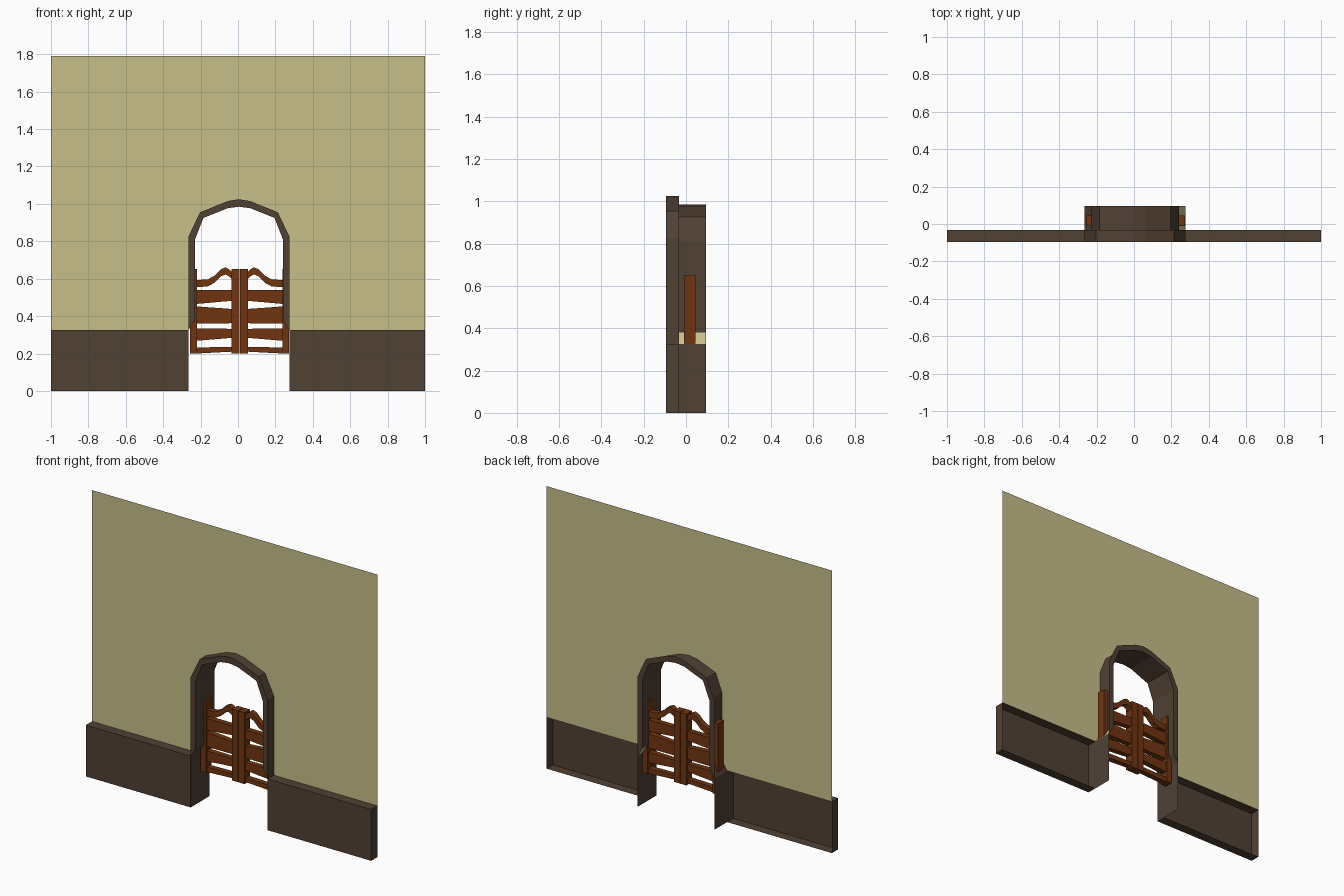
import bpy

if "Cube" in bpy.data.objects:
    bpy.data.objects.remove(bpy.data.objects["Cube"])

def material(name, rgb):
    m = bpy.data.materials.new(name)
    m.diffuse_color = (*rgb, 1)
    m.use_nodes = True
    m.node_tree.nodes["Principled BSDF"].inputs["Base Color"].default_value = m.diffuse_color
    return m

PLASTER = material("cream plaster", (0.57, 0.52, 0.25))
BROWN = material("dark brown wood", (0.082, 0.052, 0.034))
ORANGE = material("reddish door wood", (0.165, 0.036, 0.005))

def mesh_obj(name, verts, faces, mat):
    me = bpy.data.meshes.new(name)
    me.from_pydata(verts, [], faces)
    me.materials.append(mat)
    me.update()
    ob = bpy.data.objects.new(name, me)
    bpy.context.collection.objects.link(ob)
    return ob

def sheet(name, path, y0, y1, mat):
    """Sweep an xz path along y as an open sheet."""
    n = len(path)
    v = [(x, y0, z) for x, z in path] + [(x, y1, z) for x, z in path]
    return mesh_obj(name, v, [(i, i + 1, n + i + 1, n + i) for i in range(n - 1)], mat)

def slab(name, poly, y0, y1, mat):
    """Solid extrusion of an xz polygon (counter-clockwise from the front)."""
    n = len(poly)
    v = [(x, y0, z) for x, z in poly] + [(x, y1, z) for x, z in poly]
    f = [tuple(range(n)), tuple(range(2 * n - 1, n - 1, -1))]
    f += [(i, n + i, n + (i + 1) % n, (i + 1) % n) for i in range(n)]
    return mesh_obj(name, v, f, mat)

CX, YF, YW, YB = 0.005, -0.095, -0.033, 0.095
BASE = 0.325

def arch(half):
    """Mirror a half outline (bottom to crown) into a full left-to-right arch."""
    return [(CX - x, z) for x, z in half] + [(CX + x, z) for x, z in half[-2::-1]]

inner = arch([(0.235, 0.38), (0.235, 0.81), (0.19, 0.925), (0.06, 0.977), (0, 0.985)])
outer = arch([(0.27, BASE), (0.27, 0.825), (0.208, 0.955), (0.06, 1.015), (0, 1.025)])

# thin upper wall with the arched opening
wall = [(-1, BASE), (CX - 0.27, BASE)] + inner + [(CX + 0.27, BASE), (1, BASE), (1, 1.79), (-1, 1.79)]
mesh_obj("upper_wall", [(x, YW, z) for x, z in wall], [tuple(range(len(wall)))], PLASTER)

# wainscot boxes, open at the back
for side, xa, xb in (("left", -1, CX - 0.27), ("right", CX + 0.27, 1)):
    v = [(x, y, z) for y in (YF, YW) for x, z in ((xa, 0), (xb, 0), (xb, BASE), (xa, BASE))]
    mesh_obj(side + "_wainscot", v,
             [(0, 1, 2, 3), (3, 2, 6, 7), (0, 4, 5, 1), (0, 3, 7, 4), (1, 5, 6, 2)], BROWN)

# lower jambs and the sloped steps under the arch frame
for side, s in (("left", -1), ("right", 1)):
    sheet(side + "_lower_jamb", [(CX + s * 0.27, 0), (CX + s * 0.27, BASE)], YF, YB, BROWN)
    step = [(CX + s * 0.27, BASE), (CX + s * 0.235, 0.38)]
    sheet(side + "_front_step", step, YF, YW, BROWN)
    sheet(side + "_back_step", step, YW, YB, PLASTER if s > 0 else BROWN)

# archway lining, outer trim edge, and flat front and back rings
sheet("arch_lining", inner, YF, YB, BROWN)
sheet("trim_edge", outer, YF, YW, BROWN)
n = len(inner)
for name, y in (("front_trim_ring", YF), ("back_trim_ring", YB)):
    mesh_obj(name, [(x, y, z) for x, z in outer + inner],
             [(i, n + i, n + i + 1, i + 1) for i in range(n - 1)], BROWN)

# swinging doors: u runs from the hinge (0) to the meeting edge
HINGE, MEET = 0.265, 0.002
slats = [(0.54, 0.465, 0.54, 0.482), (0.452, 0.36, 0.438, 0.362),
         (0.335, 0.268, 0.332, 0.284), (0.232, 0.2, 0.236, 0.21)]
wave = [(0.235, 0.573), (0.17, 0.578), (0.135, 0.597), (0.1, 0.632),
        (0.075, 0.642), (0.055, 0.63), (0.03, 0.603)]
for side, s in (("left", -1), ("right", 1)):
    def part(name, pts, y0, y1):
        pts = [(0.009 + s * x, z) for x, z in pts]
        slab(side + "_" + name, pts if s > 0 else pts[::-1], y0, y1, ORANGE)
    def post(name, xa, xb):
        part(name, [(xa, 0.2), (xb, 0.2), (xb, 0.652), (xa, 0.652)], -0.01, 0.045)
    post("hinge_post", 0.228, HINGE)
    post("meeting_post", MEET, 0.044)
    for i, (to, bo, ti, bi) in enumerate(slats):
        part("door_slat_%d" % (i + 1), [(0.04, bi), (0.232, bo), (0.232, to), (0.04, ti)], 0.0, 0.035)
    # wavy top rail
    part("top_rail", [(x, z - 0.019) for x, z in wave[::-1]] + [(x, z + 0.019) for x, z in wave], 0.0, 0.035)
